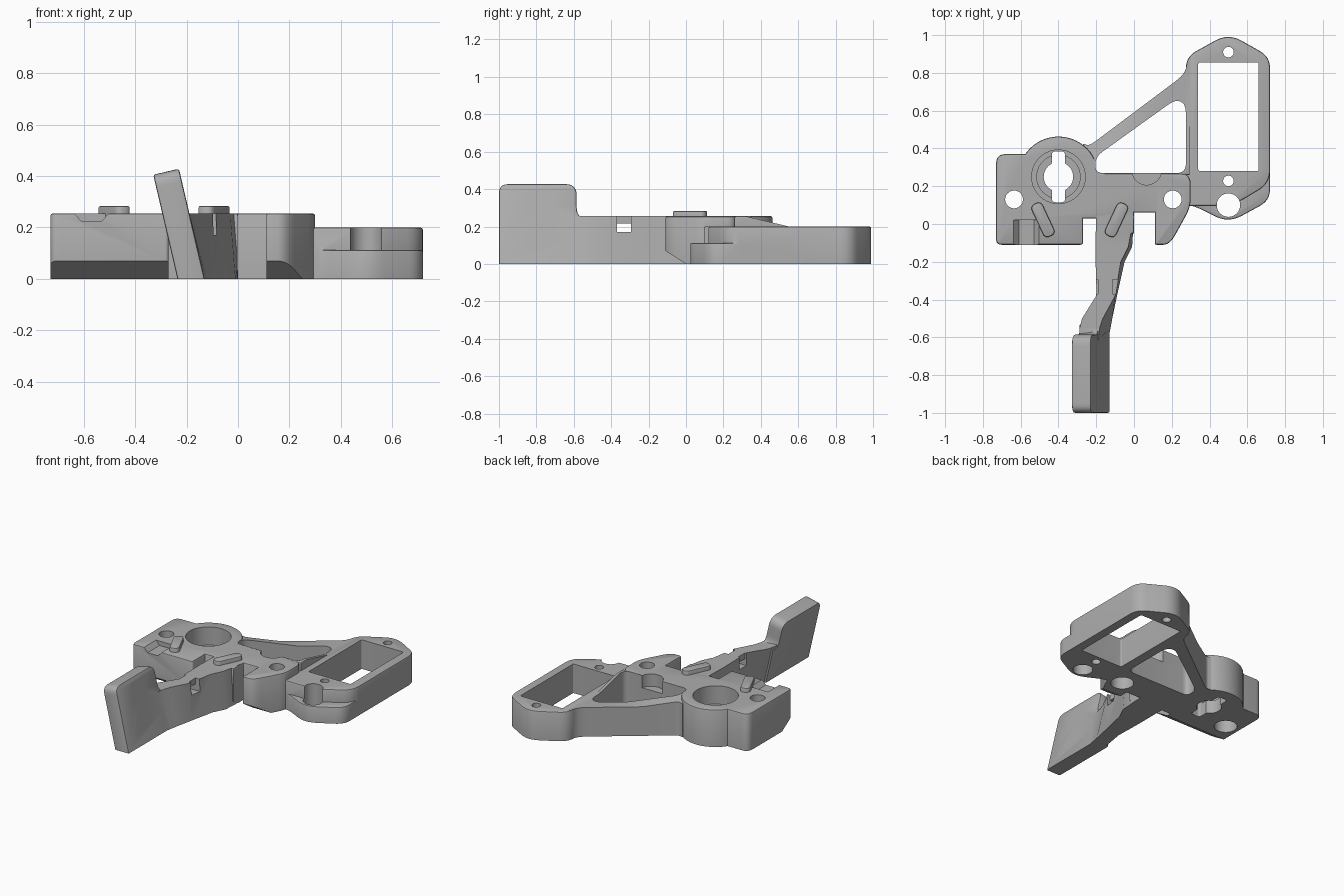
import bpy, bmesh, math
from mathutils import Matrix, Vector

if "Cube" in bpy.data.objects:
    bpy.data.objects.remove(bpy.data.objects["Cube"])

GREY = (0.42, 0.42, 0.42, 1)
mat = bpy.data.materials.new("plain grey")
mat.use_nodes = True
mat.diffuse_color = GREY
mat.node_tree.nodes["Principled BSDF"].inputs["Base Color"].default_value = GREY


def frame(x, y, z):
    return Matrix((x, y, z)).transposed().to_4x4()


ALONG_X = frame((0, 1, 0), (0, 0, 1), (1, 0, 0))
ALONG_Y = frame((1, 0, 0), (0, 0, 1), (0, -1, 0))
UP = Vector((-0.1, 0, 0.43)).normalized()
TILT = Matrix.Translation((-0.13, 0, 0)) @ frame((0, 1, 0), UP, Vector((0, 1, 0)).cross(UP))


def finish(name, bm):
    bmesh.ops.recalc_face_normals(bm, faces=bm.faces[:])
    me = bpy.data.meshes.new(name)
    bm.to_mesh(me)
    bm.free()
    me.materials.append(mat)
    ob = bpy.data.objects.new(name, me)
    bpy.context.scene.collection.objects.link(ob)
    return ob


def rounded(corners):
    """Replace each (x, y, radius) corner by a short curve."""
    out, n = [], len(corners)
    for i, c in enumerate(corners):
        p = Vector(c[:2])
        if len(c) < 3:
            out.append(p)
            continue
        a, b = Vector(corners[i - 1][:2]) - p, Vector(corners[(i + 1) % n][:2]) - p
        a, b = (v.normalized() * min(c[2], v.length * 0.45) for v in (a, b))
        out += [p + a * (1 - t) ** 2 + b * t ** 2 for t in (k / 6 for k in range(7))]
    return out


def circle(x, y, r, n=40):
    return [(x + r * math.cos(k * math.tau / n), y + r * math.sin(k * math.tau / n)) for k in range(n)]


def box(x0, x1, y0, y1, r=0):
    pts = [(x0, y0), (x1, y0), (x1, y1), (x0, y1)]
    return [(*p, r) for p in pts] if r else pts


def prism(name, corners, z0, z1, bevel=0, both=False, mx=None):
    bm = bmesh.new()
    face = bm.faces.new([bm.verts.new((p[0], p[1], z0)) for p in rounded(corners)])
    ext = bmesh.ops.extrude_face_region(bm, geom=[face])
    bmesh.ops.translate(bm, vec=(0, 0, z1 - z0), verts=[v for v in ext["geom"] if isinstance(v, bmesh.types.BMVert)])
    if bevel:
        rim = [e for e in bm.edges if all(abs(v.co.z - z1) < 1e-5 for v in e.verts)
               or (both and all(abs(v.co.z - z0) < 1e-5 for v in e.verts))]
        bmesh.ops.bevel(bm, geom=rim, offset=bevel, segments=2, profile=0.5, affect="EDGES")
    if mx:
        bm.transform(mx)
    return finish(name, bm)


def combine(ob, other, op="DIFFERENCE"):
    mod = ob.modifiers.new("cut", "BOOLEAN")
    mod.operation, mod.solver, mod.object = op, "EXACT", other
    bpy.context.view_layer.objects.active = ob
    bpy.ops.object.modifier_apply(modifier=mod.name)
    bpy.data.objects.remove(other)


def cut(ob, corners, z0, z1, mx=None):
    combine(ob, prism("cutter", corners, z0, z1, mx=mx))


TOP = 0.255
# Main block with front notches and an undercut front edge
body = prism("bracket_body", [
    (-0.73, -0.11, .03), (-0.27, -0.11, .015), (-0.27, 0.03), (-0.2, 0.03), (-0.2, -0.05), (0, -0.05),
    (0, 0.06), (0.11, 0.06), (0.11, -0.11, .01), (0.19, -0.11, .06), (0.3, 0.09, .05), (0.3, 0.27, .06),
    (-0.22, 0.27), (-0.24, 0.37), (-0.55, 0.37), (-0.73, 0.37, .05)], 0, TOP, 0.01)
cut(body, [(-0.2, -0.1), (0, 0), (-0.11, 0.07), (-0.2, 0.07)], -1, 0.29, ALONG_X)

# Round boss
combine(body, prism("boss", circle(-0.4, 0.25, 0.213, 56), 0, TOP, 0.01), "UNION")

# Diagonal brace, sloping down toward the frame
brace = prism("brace", [(-0.27, 0.26), (-0.27, 0.425), (-0.235, 0.415, .04), (0.265, 0.79, .05),
                        (0.285, 0.86), (0.295, 0.86), (0.295, 0.26)], 0, TOP, 0.008)
cut(brace, [(0.32, TOP), (0.55, 0.2), (1.1, 0.2), (1.1, 0.4), (0.32, 0.4)], -1, 1, ALONG_X)
combine(body, brace, "UNION")

# Rectangular frame and the low lug under its front end
combine(body, prism("frame", [(0.275, 0.095), (0.52, 0.095, .08), (0.72, 0.215, .07), (0.72, 0.885, .06),
                              (0.5, 1.01, .08), (0.275, 0.885, .06)], 0, 0.2, 0.01), "UNION")
combine(body, prism("lug", [(0.25, 0.105), (0.32, 0.095, .04), (0.5, 0.005, .08), (0.72, 0.125, .06),
                            (0.72, 0.3), (0.25, 0.3)], 0, 0.112, 0.008), "UNION")

# Twisting tail: y, left and right x at the bottom, left and right x at the top
sections = [(0.04, -0.2, 0, -0.2, 0), (-0.12, -0.2, -0.01, -0.205, -0.03), (-0.2, -0.2, -0.05, -0.203, -0.07),
            (-0.38, -0.195, -0.09, -0.2, -0.1), (-0.5, -0.215, -0.115, -0.275, -0.165),
            (-0.55, -0.228, -0.124, -0.288, -0.182), (-0.62, -0.23, -0.138, -0.29, -0.19)]
bm = bmesh.new()
rings = [[bm.verts.new(p) for p in ((a, y, 0), (b, y, 0), (d, y, TOP), (c, y, TOP))] for y, a, b, c, d in sections]
for r, s in zip(rings, rings[1:]):
    for k in range(4):
        bm.faces.new((r[k], r[k - 1], s[k - 1], s[k]))
bm.faces.new(rings[0])
bm.faces.new(rings[-1])
tail = finish("tail", bm)
# Tie slot through the tail with a notch in each side
cut(tail, box(-0.5, 0.3, -0.37, -0.295), 0.17, 0.215)
for x0, x1 in ((-0.3, -0.19), (-0.115, 0.1)):
    cut(tail, box(x0, x1, -0.37, -0.295), 0.17, 0.3)
combine(body, tail, "UNION")

# Tilted end plate with two holes
plate = prism("end_plate", [(-1, -0.06), (-1, 0.44, .05), (-0.585, 0.44, .06), (-0.585, 0.265, .06),
                            (-0.53, 0.262), (-0.53, -0.06)], -0.103, 0, 0.008, True, TILT)
cut(plate, box(-1, 1, -2, 1), -0.5, 0)
for w in (0.345, 0.147):
    cut(plate, circle(-0.79, w, 0.065), -0.3, 0.2, TILT)
combine(body, plate, "UNION")

# Triangular opening and frame window
cut(body, [(-0.205, 0.27, .04), (0.275, 0.27, .05), (0.275, 0.635, .06), (0.22, 0.66, .05), (-0.205, 0.355, .05)], -1, 1)
cut(body, box(0.34, 0.66, 0.28, 0.855, 0.01), -1, 1)

# Stepped bore with a keyed through hole
cut(body, circle(-0.4, 0.25, 0.142), 0.13, 1)
cut(body, circle(-0.4, 0.25, 0.115), 0.09, 1)
cut(body, circle(-0.4, 0.25, 0.078), -1, 1)
cut(body, box(-0.435, -0.365, 0.115, 0.385, 0.02), -1, 1)

# Screw holes, wide from below where counterbored
for x, y, r in ((-0.635, 0.13, .047), (0.205, 0.13, .047), (0.5, 0.91, .028), (0.5, 0.228, .028), (0.5, 0.1, .062)):
    cut(body, circle(x, y, r), -1, 1)
for x in (-0.635, 0.205):
    cut(body, circle(x, 0.13, 0.072), -1, 0.1)

# Half-round pocket and shallow front groove
cut(body, circle(0.067, 0.285, 0.078), 0.17, 1)
cut(body, [(-0.65, 0.27), (-0.61, 0.225), (-0.53, 0.225), (-0.49, 0.27)], -0.02, 0.3, ALONG_Y)

# Raised slanted pads
for name, cx, side in (("right_pad", -0.482, -1), ("left_pad", -0.093, 1)):
    turn = Matrix.Translation((cx, 0.022, 0)) @ Matrix.Rotation(side * math.radians(-25), 4, "Z")
    prism(name, box(-0.032, 0.032, -0.095, 0.095, 0.03), TOP - 0.02, 0.284, 0.008, mx=turn)

bpy.ops.object.select_all(action="DESELECT")
for ob in bpy.context.scene.collection.all_objects:
    if ob.type == "MESH" and mat.name in ob.data.materials:
        ob.select_set(True)
        bpy.context.view_layer.objects.active = ob
bpy.ops.object.shade_smooth_by_angle(angle=math.radians(30))
